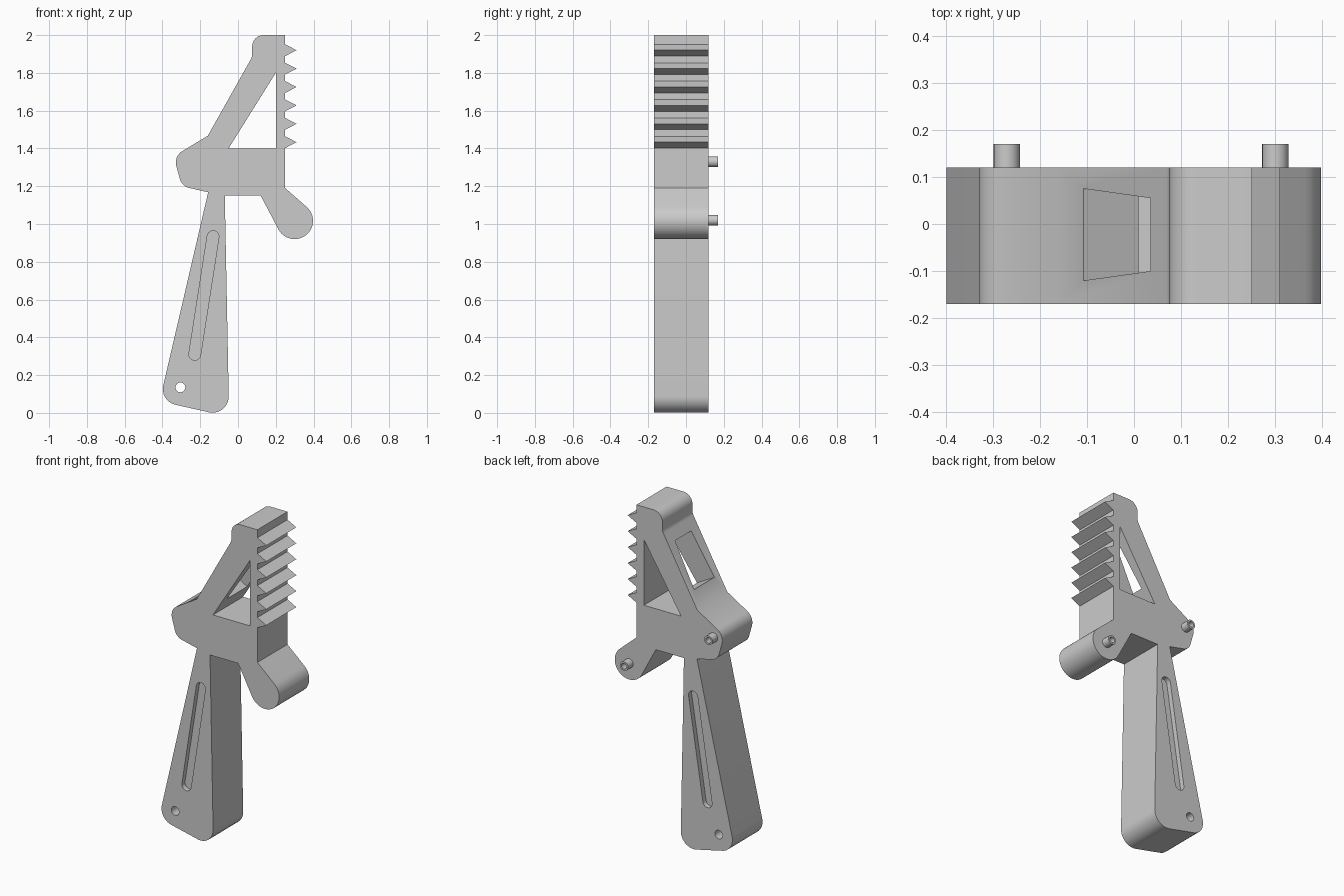
import bpy, bmesh
from math import radians, sin, cos, tan
from mathutils import Vector

cube = bpy.data.objects.get("Cube")
if cube:
    bpy.data.objects.remove(cube, do_unlink=True)

FRONT, BACK = -0.17, 0.12

grey = bpy.data.materials.new("plain grey")
grey.use_nodes = True
COLOUR = (0.6, 0.6, 0.6, 1)
grey.diffuse_color = COLOUR
grey.node_tree.nodes["Principled BSDF"].inputs["Base Color"].default_value = COLOUR


def arc(cx, cz, r, start, end, steps=16):
    angles = [radians(start + (end - start) * i / steps) for i in range(steps + 1)]
    return [(cx + r * cos(a), cz + r * sin(a)) for a in angles]


def fillet(before, corner, after, r, steps=8):
    """Points of a round that replaces a corner."""
    c = Vector(corner)
    u = (Vector(before) - c).normalized()
    v = (Vector(after) - c).normalized()
    half = u.angle(v) / 2
    centre = c + (u + v).normalized() * r / sin(half)
    p, q = c + u * r / tan(half) - centre, c + v * r / tan(half) - centre
    return [tuple(centre + p.lerp(q, i / steps).normalized() * r) for i in range(steps + 1)]


def prism(name, loop, depth):
    """Solid between a closed loop of 3D points and its copy moved by depth."""
    bm = bmesh.new()
    face = bm.faces.new([bm.verts.new(p) for p in loop])
    new = bmesh.ops.extrude_face_region(bm, geom=[face])["geom"]
    bmesh.ops.translate(bm, vec=depth, verts=[g for g in new if isinstance(g, bmesh.types.BMVert)])
    bmesh.ops.recalc_face_normals(bm, faces=bm.faces)
    mesh = bpy.data.meshes.new(name)
    bm.to_mesh(mesh)
    bm.free()
    mesh.materials.append(grey)
    ob = bpy.data.objects.new(name, mesh)
    bpy.context.collection.objects.link(ob)
    return ob


def slab(name, outline, y0, y1):
    return prism(name, [(x, y0, z) for x, z in outline], (0, y1 - y0, 0))


def select(ob):
    bpy.ops.object.select_all(action='DESELECT')
    ob.select_set(True)
    bpy.context.view_layer.objects.active = ob


def cut(ob, cutter):
    select(ob)
    mod = ob.modifiers.new("cut", 'BOOLEAN')
    mod.operation, mod.solver, mod.object = 'DIFFERENCE', 'EXACT', cutter
    bpy.ops.object.modifier_apply(modifier=mod.name)
    bpy.data.objects.remove(cutter, do_unlink=True)


def smooth(ob):
    select(ob)
    bpy.ops.object.shade_smooth_by_angle(angle=radians(30))


# Side profile: corner x, z and round radius
corners = [
    (0.25, 2.0, 0), (0.075, 2.0, 0.06), (0.075, 1.885, 0.05), (-0.16, 1.467, 0),
    (-0.341, 1.358, 0.07), (-0.297, 1.2, 0.065), (-0.158, 1.168, 0),
    (-0.415, 0.062, 0.085), (-0.047, -0.021, 0.085), (-0.07, 1.15, 0), (0.12, 1.15, 0)]
outline = []
for i, (x, z, r) in enumerate(corners):
    if r:
        outline += fillet(corners[i - 1][:2], (x, z), corners[i + 1][:2], r)
    else:
        outline.append((x, z))
# Rounded lower knob
outline += arc(0.3, 1.017, 0.097, 208, 409, 24)
outline.append((0.25, 1.19))
# Row of teeth up the straight edge
for i in range(6):
    z = 1.433 + 0.0974 * i
    outline += [(0.25, z - 0.031), (0.31, z), (0.25, z + 0.031)]
body = slab("body", outline, FRONT, BACK)

# Triangular opening and hanging hole
cut(body, slab("triangle_cutter", [(-0.05, 1.4), (0.2, 1.4), (0.2, 1.8)], -0.5, 0.5))
cut(body, slab("hole_cutter", arc(-0.305, 0.135, 0.026, 0, 345, 23), -0.5, 0.5))

# Shallow grip slots on both faces
slot = arc(-0.132, 0.933, 0.031, -9, 171) + arc(-0.229, 0.31, 0.031, 171, 351)
for y0, y1 in ((FRONT - 0.1, FRONT + 0.03), (BACK - 0.03, BACK + 0.1)):
    cut(body, slab("slot_cutter", slot, y0, y1))

# Tapered window square through the sloping arm
along = Vector((0.49, 0, 0.872))
normal = Vector((0.872, 0, -0.49))
low = Vector((-0.107, 0, 1.561)) - normal * 0.05
high = low + along * 0.29
window = [low + Vector((0, -0.12, 0)), low + Vector((0, 0.075, 0)),
          high + Vector((0, 0.055, 0)), high + Vector((0, -0.1, 0))]
cut(body, prism("window_cutter", window, normal * 0.21))
smooth(body)

# Hollow pegs on the back
for name, x, z in (("upper_peg", -0.27, 1.33), ("lower_peg", 0.3, 1.02)):
    peg = slab(name, arc(x, z, 0.028, 0, 345, 23), BACK - 0.01, 0.17)
    cut(peg, slab("peg_cutter", arc(x, z, 0.017, 0, 345, 23), BACK + 0.005, 0.3))
    smooth(peg)
